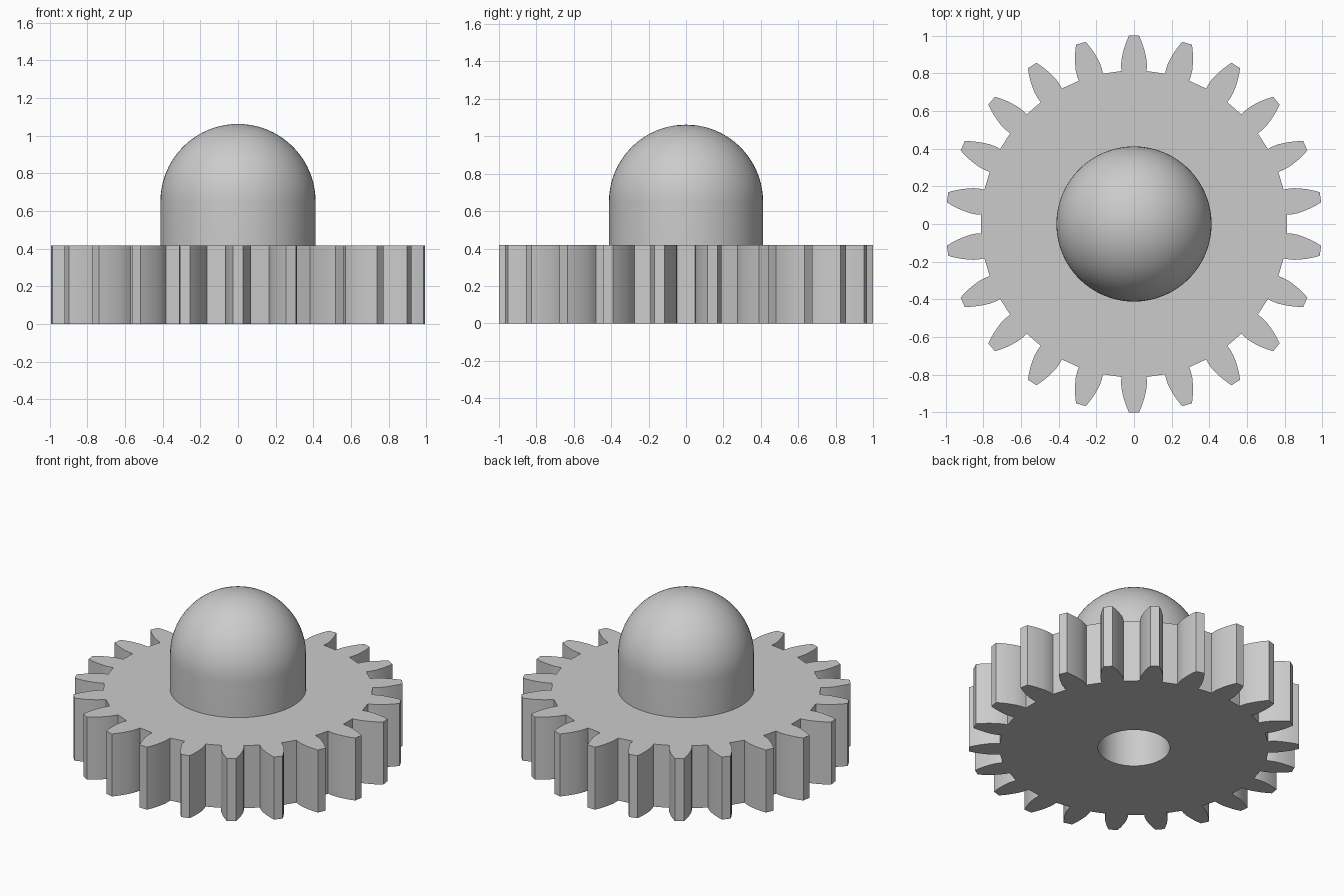
import bpy, bmesh, math
from mathutils import Matrix, Vector

if "Cube" in bpy.data.objects:
    bpy.data.objects.remove(bpy.data.objects["Cube"], do_unlink=True)

TEETH = 22
GEAR_TOP = 0.418
BORE_R = 0.218
HUB_R = 0.412
HUB_SPRING = 0.65

# One plain grey material
grey = bpy.data.materials.new("plain grey")
grey.use_nodes = True
grey.diffuse_color = (0.6, 0.6, 0.6, 1)
grey.node_tree.nodes["Principled BSDF"].inputs["Base Color"].default_value = (0.6, 0.6, 0.6, 1)


def add_object(name, bm):
    bmesh.ops.recalc_face_normals(bm, faces=bm.faces[:])
    mesh = bpy.data.meshes.new(name)
    bm.to_mesh(mesh)
    bm.free()
    obj = bpy.data.objects.new(name, mesh)
    bpy.context.collection.objects.link(obj)
    mesh.materials.append(grey)
    return obj


def prism(name, outline, low, high):
    bm = bmesh.new()
    bottom = [bm.verts.new((x, y, low)) for x, y in outline]
    top = [bm.verts.new((x, y, high)) for x, y in outline]
    bm.faces.new(bottom[::-1])
    bm.faces.new(top)
    for i in range(len(outline)):
        bm.faces.new((bottom[i - 1], bottom[i], top[i], top[i - 1]))
    return add_object(name, bm)


def arc(radius, start, end, steps):
    return [(radius * math.cos(start + (end - start) * i / steps),
             radius * math.sin(start + (end - start) * i / steps))
            for i in range(steps + 1)]


def activate(obj):
    bpy.ops.object.select_all(action="DESELECT")
    obj.select_set(True)
    bpy.context.view_layer.objects.active = obj


def smooth(obj):
    activate(obj)
    bpy.ops.object.shade_smooth_by_angle(angle=math.radians(25))


# Toothed wheel: half a tooth as (radius, half width), mirrored and repeated
flank = [(0.812, 0.067), (0.84, 0.0685), (0.87, 0.067), (0.90, 0.061),
         (0.935, 0.052), (0.97, 0.040), (1.0, 0.027)]
tooth = [(r, -w) for r, w in flank] + [(r, w) for r, w in reversed(flank)]
outline = []
for k in range(TEETH):
    turn = Matrix.Rotation(math.pi / 2 + math.tau * k / TEETH, 2)
    outline += [tuple(turn @ Vector(p)) for p in tooth]
gear = prism("gear_wheel", outline, 0, GEAR_TOP)

# Round bore through the wheel
cutter = prism("bore_cutter", arc(BORE_R, 0, math.tau, 64)[:-1], -0.2, GEAR_TOP + 0.2)
cutter.hide_render = True
cut = gear.modifiers.new("bore", "BOOLEAN")
cut.operation = "DIFFERENCE"
cut.solver = "EXACT"
cut.object = cutter
activate(gear)
bpy.ops.object.modifier_apply(modifier=cut.name)
bpy.data.objects.remove(cutter, do_unlink=True)
smooth(gear)

# Flat that makes the bore D-shaped above its round mouth
half = math.acos(0.157 / BORE_R)
prism("bore_flat", arc(BORE_R + 0.002, -half, half, 16), 0.07, GEAR_TOP - 0.01)

# Domed hub: a lathed profile
bm = bmesh.new()
profile = [(0, GEAR_TOP - 0.02), (HUB_R, GEAR_TOP - 0.02)]
profile += [(x, HUB_SPRING + y) for x, y in arc(HUB_R, 0, math.pi / 2, 20)]
points = [bm.verts.new((x, 0, z)) for x, z in profile]
edges = [bm.edges.new(pair) for pair in zip(points, points[1:])]
bmesh.ops.spin(bm, geom=points + edges, cent=(0, 0, 0), axis=(0, 0, 1),
               angle=math.tau, steps=64, use_duplicate=False)
bmesh.ops.remove_doubles(bm, verts=bm.verts[:], dist=0.0005)
smooth(add_object("domed_hub", bm))
